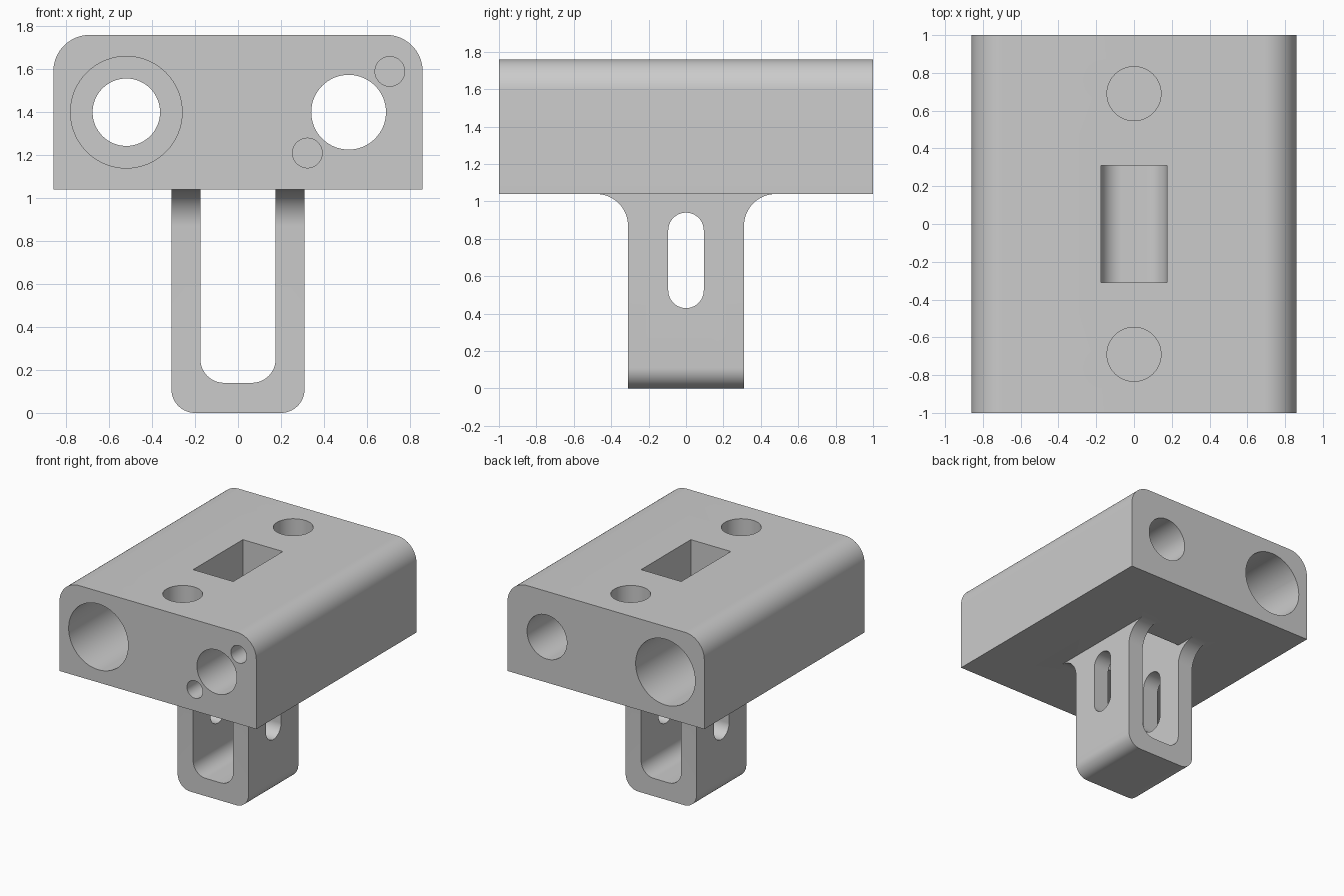
import bpy, bmesh, math
from mathutils import Vector

cube = bpy.data.objects.get("Cube")
if cube:
    bpy.data.objects.remove(cube, do_unlink=True)

gray = bpy.data.materials.new("plain gray")
gray.use_nodes = True
COLOR = (0.6, 0.6, 0.6, 1)
gray.diffuse_color = COLOR
gray.node_tree.nodes["Principled BSDF"].inputs["Base Color"].default_value = COLOR


def outline(corners, steps=16):
    """Round square corners given as (u, v, radius)."""
    pts = []
    n = len(corners)
    for i, (u, v, r) in enumerate(corners):
        p = Vector((u, v))
        if r == 0:
            pts.append(p)
            continue
        d1 = (Vector(corners[i - 1][:2]) - p).normalized()
        d2 = (Vector(corners[(i + 1) % n][:2]) - p).normalized()
        c = p + r * (d1 + d2)
        for k in range(steps + 1):
            a = math.pi / 2 * k / steps
            pts.append(c - r * (math.cos(a) * d2 + math.sin(a) * d1))
    return [p for i, p in enumerate(pts) if (p - pts[i - 1]).length > 1e-5]


def rect(u0, u1, v0, v1, low=0, high=0):
    return outline([(u0, v0, low), (u1, v0, low), (u1, v1, high), (u0, v1, high)])


def circle(u, v, r):
    return rect(u - r, u + r, v - r, v + r, r, r)


def prism(name, pts, axis, lo, hi):
    """Extrude an outline along an axis."""
    place = {"x": lambda u, v, w: (w, u, v),
             "y": lambda u, v, w: (u, w, v),
             "z": lambda u, v, w: (u, v, w)}[axis]
    bm = bmesh.new()
    rings = [[bm.verts.new(place(p.x, p.y, w)) for p in pts] for w in (lo, hi)]
    for ring in rings:
        bm.faces.new(ring)
    n = len(pts)
    for i in range(n):
        j = (i + 1) % n
        bm.faces.new((rings[0][i], rings[0][j], rings[1][j], rings[1][i]))
    bmesh.ops.recalc_face_normals(bm, faces=bm.faces[:])
    mesh = bpy.data.meshes.new(name)
    bm.to_mesh(mesh)
    bm.free()
    mesh.materials.append(gray)
    ob = bpy.data.objects.new(name, mesh)
    bpy.context.collection.objects.link(ob)
    return ob


def combine(target, tool, operation="DIFFERENCE"):
    mod = target.modifiers.new("combine", "BOOLEAN")
    mod.object, mod.operation, mod.solver = tool, operation, "EXACT"
    bpy.context.view_layer.objects.active = target
    bpy.ops.object.modifier_apply(modifier=mod.name)
    bpy.data.objects.remove(tool, do_unlink=True)


# Main block with rounded upper edges
block = prism("carriage_block", rect(-0.86, 0.86, 1.04, 1.76, 0, 0.17), "y", -1, 1)

# Hanging stem: flared at the top, rounded at the bottom
flare = outline([(-0.31, 0, 0), (0.31, 0, 0), (0.31, 1.04, 0.17), (0.48, 1.04, 0),
                 (0.48, 1.2, 0), (-0.48, 1.2, 0), (-0.48, 1.04, 0), (-0.31, 1.04, 0.17)])
stem = prism("stem", flare, "x", -0.5, 0.5)
combine(stem, prism("stem_sides", rect(-0.31, 0.31, 0, 1.5, 0.11), "y", -0.8, 0.8), "INTERSECT")
combine(block, stem, "UNION")

# Stem window, side slots and the shaft down through the block
combine(block, prism("window", rect(-0.175, 0.175, 0.14, 1.04, 0.11), "y", -0.7, 0.7))
combine(block, prism("side_slots", rect(-0.095, 0.095, 0.43, 0.94, 0.095, 0.095), "x", -0.5, 0.5))
combine(block, prism("shaft", rect(-0.175, 0.175, -0.31, 0.31), "z", 0.9, 1.9))

# Long bores, with bearing seats at both ends of one
combine(block, prism("rod_bore", circle(-0.52, 1.4, 0.157), "y", -1.1, 1.1))
combine(block, prism("screw_bore", circle(0.515, 1.4, 0.174), "y", -1.1, 1.1))
for s in (-1, 1):
    lo, hi = sorted((s * 0.14, s * 1.1))
    combine(block, prism("bearing_seat", circle(-0.52, 1.4, 0.26), "y", lo, hi))
    # Blind holes in the top
    combine(block, prism("top_hole", circle(0, s * 0.69, 0.143), "z", 1.36, 1.9))
    # Small fixing holes on the front
    combine(block, prism("fixing_hole", circle(0.515 + s * 0.192, 1.4 + s * 0.19, 0.069),
                         "y", -1.1, -0.6))

bpy.ops.object.select_all(action="DESELECT")
block.select_set(True)
bpy.context.view_layer.objects.active = block
bpy.ops.object.shade_smooth_by_angle(angle=math.radians(30))
